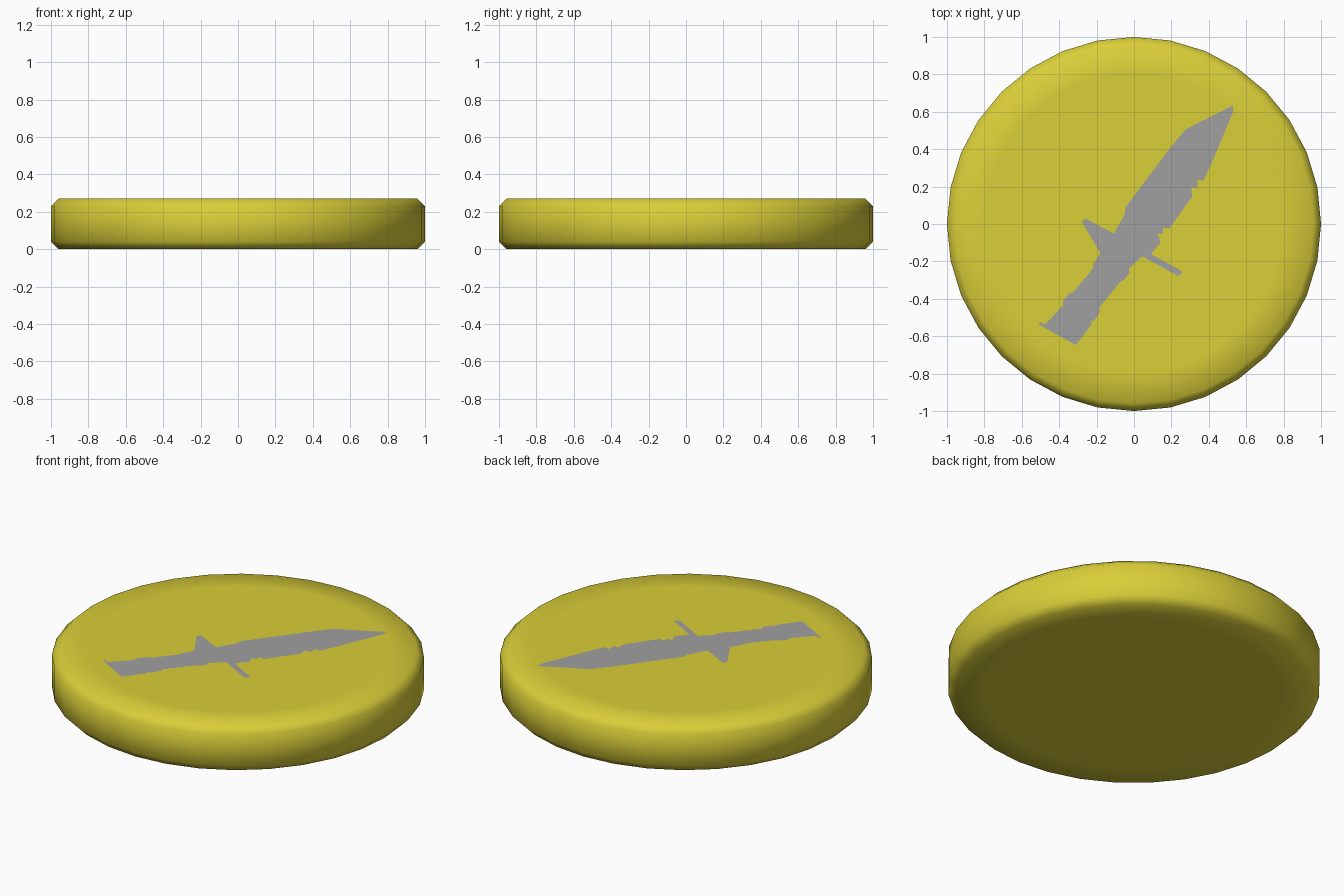
import bpy, bmesh
from math import sin, cos, pi
from mathutils import Vector

if "Cube" in bpy.data.objects:
    bpy.data.objects.remove(bpy.data.objects["Cube"])

SIDES, TOP = 32, 0.27


def material(name, rgb):
    m = bpy.data.materials.new(name)
    m.diffuse_color = (*rgb, 1)
    m.use_nodes = True
    m.node_tree.nodes["Principled BSDF"].inputs["Base Color"].default_value = m.diffuse_color
    return m


def add_object(name, bm, mat):
    me = bpy.data.meshes.new(name)
    bm.to_mesh(me)
    bm.free()
    me.materials.append(mat)
    ob = bpy.data.objects.new(name, me)
    bpy.context.collection.objects.link(ob)
    return ob


# round token: chamfered profile swept into rings, softly shaded rim
profile = [(0.80, 0), (0.96, 0), (1, 0.04), (1, 0.23), (0.96, TOP), (0.80, TOP)]
bm = bmesh.new()
rings = [[bm.verts.new((r * cos(2 * pi * i / SIDES), r * sin(2 * pi * i / SIDES), z))
          for i in range(SIDES)] for r, z in profile]
for a, b in zip(rings, rings[1:]):
    for i in range(SIDES):
        j = (i + 1) % SIDES
        bm.faces.new((a[i], a[j], b[j], b[i]))
bm.faces.new(rings[0][::-1])
bm.faces.new(rings[-1])
for f in bm.faces:
    f.smooth = True
add_object("token_disc", bm, material("olive_yellow", (0.70, 0.62, 0.04)))

# knife inlay outline, counter-clockwise from the tip
spine = [(.53, .635), (.275, .505), (.18, .39), (-.045, .09), (-.05, .05), (-.108, -.05)]
guard_left = [(-.262, .03), (-.278, .01), (-.117, -.08)]
grip_left = [(-.18, -.155), (-.22, -.22), (-.22, -.238), (-.262, -.29), (-.325, -.365),
             (-.345, -.37), (-.38, -.412), (-.38, -.435), (-.475, -.537)]
pommel = [(-.503, -.524), (-.508, -.538), (-.31, -.647)]
grip_right = [(-.225, -.535), (-.23, -.52), (-.212, -.515), (-.178, -.465), (-.188, -.45),
              (-.07, -.305), (-.053, -.3), (-.022, -.257), (-.028, -.24), (.043, -.172)]
guard_right = [(.236, -.278), (.257, -.262), (.252, -.25), (.09, -.16), (.143, -.097)]

# saw teeth along the back of the blade
first, last, teeth = Vector((.125, -.05)), Vector((.34, .25)), 8
saw = []
for k in range(teeth):
    notch = first.lerp(last, k / (teeth - 1))
    if k:
        saw.append(tuple(notch - Vector((.002, .01))))
        saw.append(tuple(notch + Vector((.032, -.018))))
    else:
        saw += [tuple(notch), tuple(notch + Vector((.03, -.005)))]
edge = [(.37, .23), (.417, .33), (.53, .60)]

bm = bmesh.new()
outline = spine + guard_left + grip_left + pommel + grip_right + guard_right + saw + edge
bm.faces.new([bm.verts.new((x, y, TOP + 0.001)) for x, y in outline])
bmesh.ops.triangulate(bm, faces=bm.faces[:])
add_object("knife_inlay", bm, material("dark_grey", (0.35, 0.35, 0.35)))
